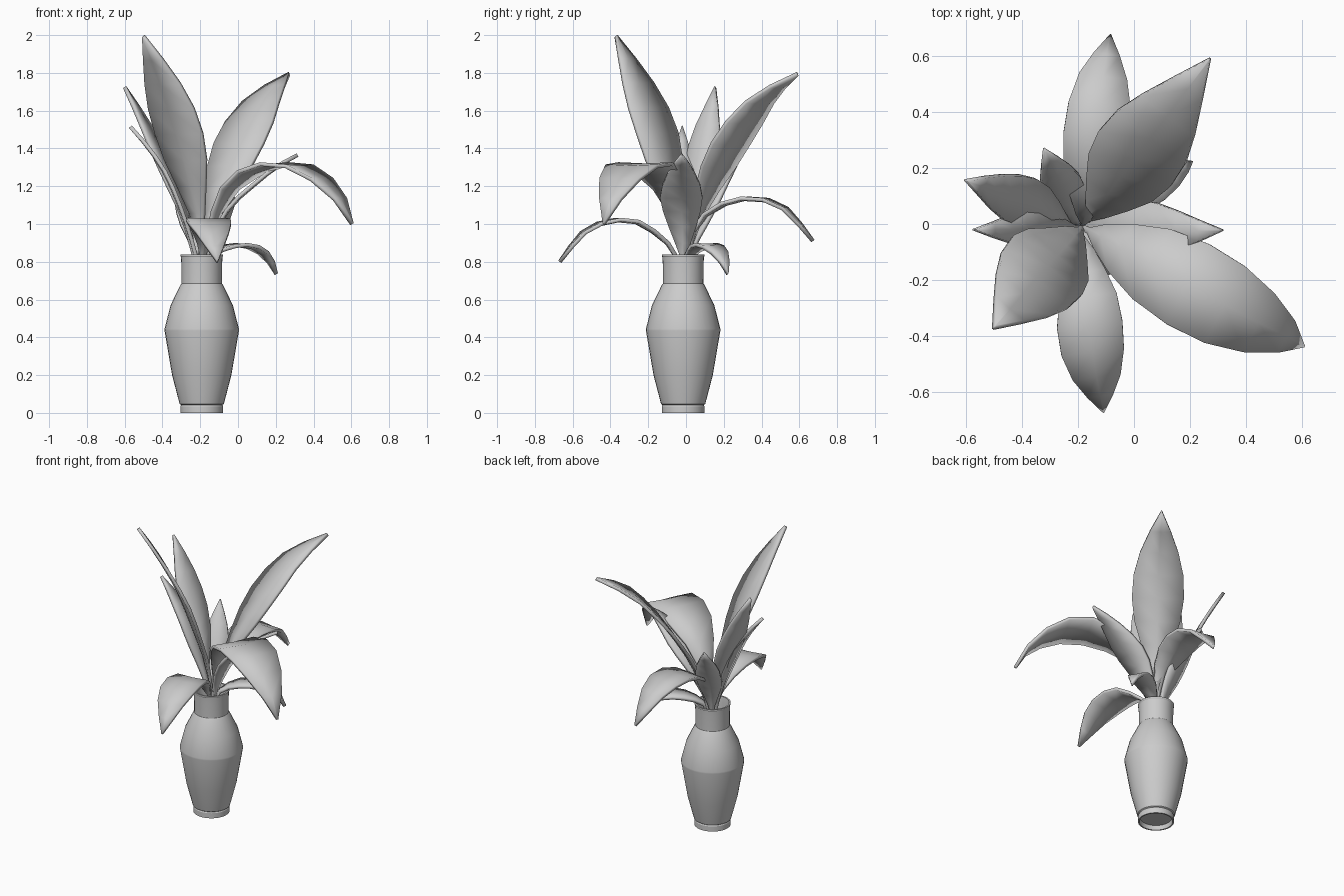
import bpy, math
from mathutils import Vector

if "Cube" in bpy.data.objects:
    bpy.data.objects.remove(bpy.data.objects["Cube"])

VX, VY = -0.192, -0.015   # vase axis


def add_mesh(name, verts, faces, angle=30):
    me = bpy.data.meshes.new(name)
    me.from_pydata(verts, [], faces)
    me.update()
    ob = bpy.data.objects.new(name, me)
    bpy.context.collection.objects.link(ob)
    bpy.ops.object.select_all(action='DESELECT')
    ob.select_set(True)
    bpy.context.view_layer.objects.active = ob
    bpy.ops.object.shade_smooth_by_angle(angle=math.radians(angle))
    return ob


def lathe(name, profile, n=32):
    verts = [(VX + r * math.cos(2 * math.pi * i / n), VY + r * math.sin(2 * math.pi * i / n), z)
             for r, z in profile for i in range(n)]
    faces = [(j * n + i, j * n + (i + 1) % n, (j + 1) * n + (i + 1) % n, (j + 1) * n + i)
             for j in range(len(profile) - 1) for i in range(n)]
    last = (len(profile) - 1) * n
    faces += [tuple(reversed(range(n))), tuple(range(last, last + n))]
    return add_mesh(name, verts, faces, 20)


def sample(points, count):
    """Catmull-Rom path, resampled evenly by length."""
    p = [Vector(q) for q in points]
    p = [2 * p[0] - p[1]] + p + [2 * p[-1] - p[-2]]
    dense = []
    for a, b, c, d in zip(p, p[1:], p[2:], p[3:]):
        for k in range(16):
            t = k / 16
            dense.append(0.5 * (2 * b + (c - a) * t + (2 * a - 5 * b + 4 * c - d) * t * t
                                + (3 * b - a - 3 * c + d) * t ** 3))
    dense.append(p[-2])
    dist = [0]
    for a, b in zip(dense, dense[1:]):
        dist.append(dist[-1] + (b - a).length)
    out, i = [], 0
    for k in range(count):
        s = dist[-1] * k / (count - 1)
        while i < len(dense) - 2 and dist[i + 1] < s:
            i += 1
        f = (s - dist[i]) / (dist[i + 1] - dist[i])
        out.append(dense[i].lerp(dense[i + 1], min(f, 1)))
    return out


# relative half width along a leaf, stalk to tip
WIDTH = [(0, .05), (.22, .08), (.36, .46), (.5, .85), (.63, 1), (.75, .87), (.88, .46), (1, .02)]


def rel_width(t):
    for (a, u), (b, v) in zip(WIDTH, WIDTH[1:]):
        if t <= b + 1e-6:
            return u + (v - u) * (t - a) / (b - a)


def leaf(name, points, half, shift=0.0, rings=11):
    """Blade along a path; shift moves the widest part toward the stalk."""
    path = sample([(-0.19, -0.01, 0.62)] + points, rings)
    heading = path[-1] - path[0]
    side = Vector((heading.y, -heading.x, 0)).normalized()
    verts, faces = [], []
    for k, c in enumerate(path):
        tan = path[min(k + 1, rings - 1)] - path[max(k - 1, 0)]
        up = side.cross(tan).normalized()
        t = k / (rings - 1)
        t += shift * 4 * t * (1 - t)
        w = max(half * rel_width(t), 0.006 if k < rings - 1 else 0.002)
        for s in (-1, 0, 1):
            verts.append(c + side * w * s + up * (0.04 * w * (abs(s) - .5)))
    for k in range(rings - 1):
        for j in range(2):
            a = k * 3 + j
            faces.append((a, a + 1, a + 4, a + 3))
    ob = add_mesh(name, verts, faces)
    m = ob.modifiers.new("thickness", 'SOLIDIFY')
    m.thickness = 0.02
    m.offset = 0
    return ob


# vase: recessed foot, bulging body, straight neck, lip, hollow inside
lathe("vase", [
    (.02, .03), (.1, .03), (.104, 0), (.113, 0), (.113, .035), (.109, .042), (.117, .047),
    (.157, .2), (.197, .435), (.197, .445), (.165, .57), (.114, .675), (.107, .685),
    (.108, .79), (.11, .825), (.113, .83), (.113, .838), (.103, .838), (.098, .8),
    (.097, .69), (.152, .56), (.185, .44), (.145, .2), (.1, .06), (.02, .055)])

# upright leaves
leaf("tall_leaf_back_right", [(-.17, .01, .82), (-.125, .065, 1.06), (-.05, .165, 1.285),
                              (.03, .27, 1.475), (.14, .415, 1.67), (.27, .59, 1.795)], .168)
leaf("tall_leaf_front_left", [(-.19, -.02, .82), (-.21, -.04, 1.02), (-.26, -.1, 1.26),
                              (-.32, -.16, 1.5), (-.41, -.265, 1.77), (-.5, -.37, 1.995)], .168)
leaf("medium_leaf_left", [(-.23, .0, .82), (-.285, .03, 1.05), (-.36, .07, 1.24),
                          (-.45, .1, 1.44), (-.525, .13, 1.59), (-.6, .155, 1.725)], .093)
leaf("slim_leaf_left", [(-.22, -.01, .82), (-.295, -.01, 1.06), (-.385, -.015, 1.27),
                        (-.48, -.02, 1.41), (-.57, -.02, 1.515)], .07)
leaf("medium_leaf_right", [(-.16, -.015, .84), (-.09, -.02, 1.02), (0, -.025, 1.135),
                           (.1, -.025, 1.22), (.2, -.025, 1.3), (.315, -.022, 1.365)], .112, .03)
leaf("small_leaf_back_left", [(-.21, .02, .84), (-.24, .08, 1.0), (-.275, .17, 1.17),
                              (-.32, .265, 1.315)], .082)

# arching leaves
leaf("large_arching_leaf_right", [(-.17, -.02, .84), (-.11, -.05, 1.07), (-.02, -.1, 1.21),
                                  (.13, -.18, 1.3), (.3, -.275, 1.31), (.46, -.36, 1.22),
                                  (.56, -.41, 1.1), (.603, -.435, 1.0)], .168)
leaf("small_arching_leaf_right", [(-.15, .01, .82), (-.09, .05, .865), (0, .1, .888),
                                  (.09, .15, .873), (.16, .195, .82), (.203, .22, .735)], .07)
leaf("arching_leaf_back", [(-.18, .01, .85), (-.165, .08, 1.025), (-.145, .24, 1.12),
                           (-.125, .4, 1.13), (-.11, .53, 1.075), (-.085, .672, .91)], .122)
leaf("arching_leaf_front", [(-.19, -.05, .83), (-.175, -.13, .925), (-.165, -.26, 1.01),
                            (-.155, -.4, 1.015), (-.135, -.54, .955), (-.11, -.668, .8)], .122)
